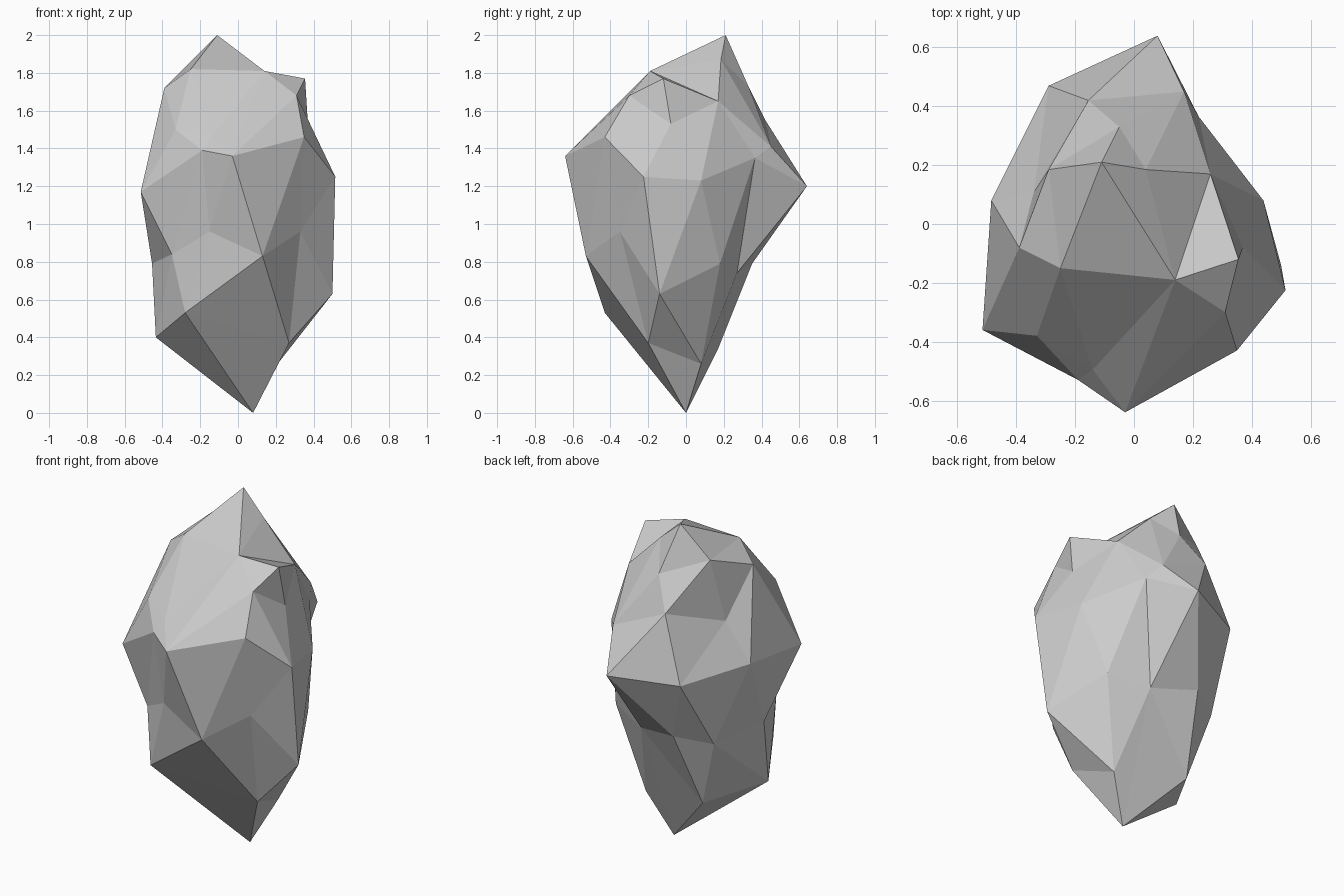
import bpy, bmesh
from mathutils import Vector

# Rock corners, grouped in tiers from the crown down to the tip
crown = [(-.11, .21, 2.0), (.04, .185, 1.87), (-.29, .185, 1.82), (-.25, -.15, 1.82),
         (.14, -.19, 1.81), (.355, -.12, 1.77), (-.39, -.08, 1.72), (-.05, .33, 1.73)]
shoulder = [(.31, -.30, 1.68), (.26, .17, 1.65), (-.155, .42, 1.55), (.37, -.08, 1.53),
            (-.33, -.38, 1.50), (-.14, -.495, 1.46), (.35, -.43, 1.46), (-.34, .11, 1.44),
            (.17, .45, 1.41), (-.19, -.53, 1.39), (.22, .365, 1.35)]
belt = [(-.03, -.64, 1.36), (.515, -.225, 1.25), (.44, .08, 1.23), (.08, .64, 1.20),
        (-.29, .47, 1.17), (-.485, .08, 1.21), (-.515, -.36, 1.17)]
waist = [(.33, -.35, .96), (-.15, -.49, .96), (.13, -.53, .83), (-.35, -.36, .84),
         (-.455, -.09, .79), (-.35, .235, .75), (-.16, .35, .79), (.11, .27, .74),
         (.34, .18, .79), (.50, -.14, .63)]
base = [(-.28, -.43, .53), (-.435, -.16, .40), (-.23, .17, .34), (.21, .08, .26),
        (.27, -.20, .37), (.08, 0, 0)]
corners = [Vector(p) for tier in (crown, shoulder, belt, waist, base) for p in tier]

# Skin the corners: hull their directions on a sphere, then pull each to its place
bm = bmesh.new()
centre = Vector((0, -.03, 1.0))
place = {}
for p in corners:
    d = p - centre
    v = bm.verts.new(Vector((d.x / .5, d.y / .56, d.z)).normalized())
    place[v] = p
bmesh.ops.convex_hull(bm, input=bm.verts[:])
for v, p in place.items():
    v.co = p
bmesh.ops.recalc_face_normals(bm, faces=bm.faces[:])

mesh = bpy.data.meshes.new("rock")
bm.to_mesh(mesh)
bm.free()
rock = bpy.data.objects.new("rock", mesh)
bpy.context.collection.objects.link(rock)
